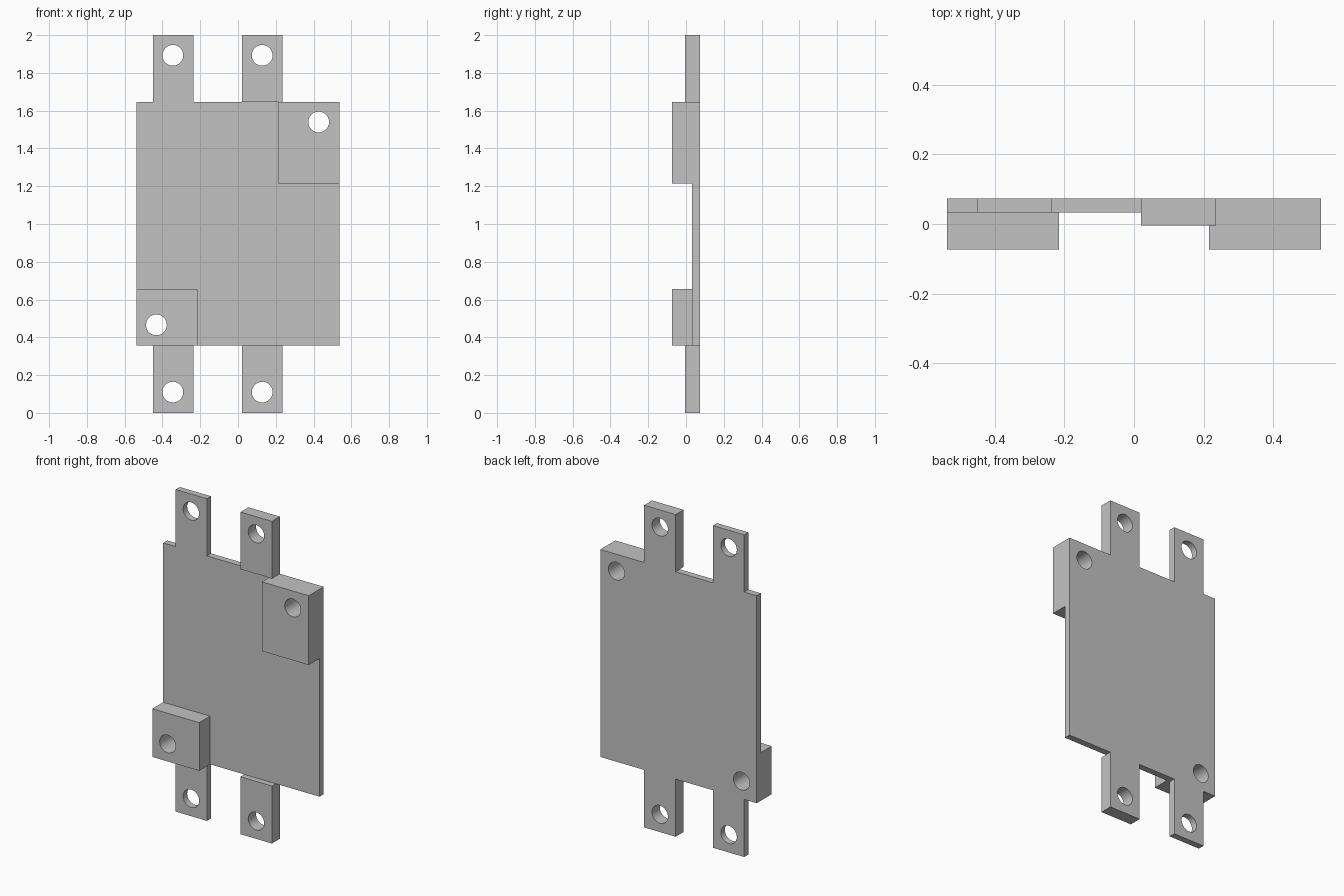
import bpy
import bmesh
from math import pi
from mathutils import Matrix

if "Cube" in bpy.data.objects:
    bpy.data.objects.remove(bpy.data.objects["Cube"], do_unlink=True)

BACK, FACE, TAB_FACE, PAD_FACE = 0.073, 0.033, -0.004, -0.073
LOW, HIGH, TOP = 0.357, 1.645, 2.0
HOLE_RADIUS = 0.055
COLOUR = (0.545, 0.545, 0.545, 1)

grey = bpy.data.materials.new("light grey")
grey.use_nodes = True
grey.diffuse_color = COLOUR
grey.node_tree.nodes["Principled BSDF"].inputs["Base Color"].default_value = COLOUR


def add_object(name, bm):
    mesh = bpy.data.meshes.new(name)
    bm.to_mesh(mesh)
    bm.free()
    mesh.materials.append(grey)
    obj = bpy.data.objects.new(name, mesh)
    bpy.context.collection.objects.link(obj)
    return obj


def box(name, x, y, z):
    bm = bmesh.new()
    bmesh.ops.create_cube(bm, size=1)
    for v in bm.verts:
        v.co = [r[0] if c < 0 else r[1] for c, r in zip(v.co, (x, y, z))]
    return add_object(name, bm)


def drill(obj, x, z):
    """Cut a round hole from front to back."""
    bm = bmesh.new()
    bmesh.ops.create_cone(bm, cap_ends=True, segments=48, radius1=HOLE_RADIUS,
                          radius2=HOLE_RADIUS, depth=1,
                          matrix=Matrix.Translation((x, 0, z)) @ Matrix.Rotation(pi / 2, 4, "X"))
    cutter = add_object("hole_cutter", bm)
    cutter.hide_render = True
    cut = obj.modifiers.new("hole", "BOOLEAN")
    cut.operation = "DIFFERENCE"
    cut.solver = "EXACT"
    cut.object = cutter
    bpy.context.view_layer.objects.active = obj
    bpy.ops.object.modifier_apply(modifier=cut.name)
    bpy.data.objects.remove(cutter, do_unlink=True)


# Main plate and the two raised corner pads
plate = box("main_plate", (-0.537, 0.537), (FACE, BACK), (LOW, HIGH))
upper_pad = box("upper_left_pad", (0.215, 0.537), (PAD_FACE, FACE), (1.215, HIGH))
lower_pad = box("lower_right_pad", (-0.537, -0.215), (PAD_FACE, FACE), (LOW, 0.656))
for pad, x, z in ((upper_pad, 0.427, 1.54), (lower_pad, -0.432, 0.466)):
    drill(plate, x, z)
    drill(pad, x, z)

# Thin and thick mounting tabs, above and below the plate
for end, span, hole_z in (("upper", (HIGH, TOP), 1.893), ("lower", (0, LOW), 0.11)):
    for name, x, face, hole_x in (("right_thin_tab", (-0.451, -0.236), FACE, -0.345),
                                  ("left_thick_tab", (0.02, 0.236), TAB_FACE, 0.128)):
        drill(box(end + "_" + name, x, (face, BACK), span), hole_x, hole_z)

# Smooth hole walls with crisp edges
for obj in bpy.context.scene.objects:
    if obj.type == "MESH":
        bpy.ops.object.select_all(action="DESELECT")
        obj.select_set(True)
        bpy.context.view_layer.objects.active = obj
        bpy.ops.object.shade_smooth_by_angle()
